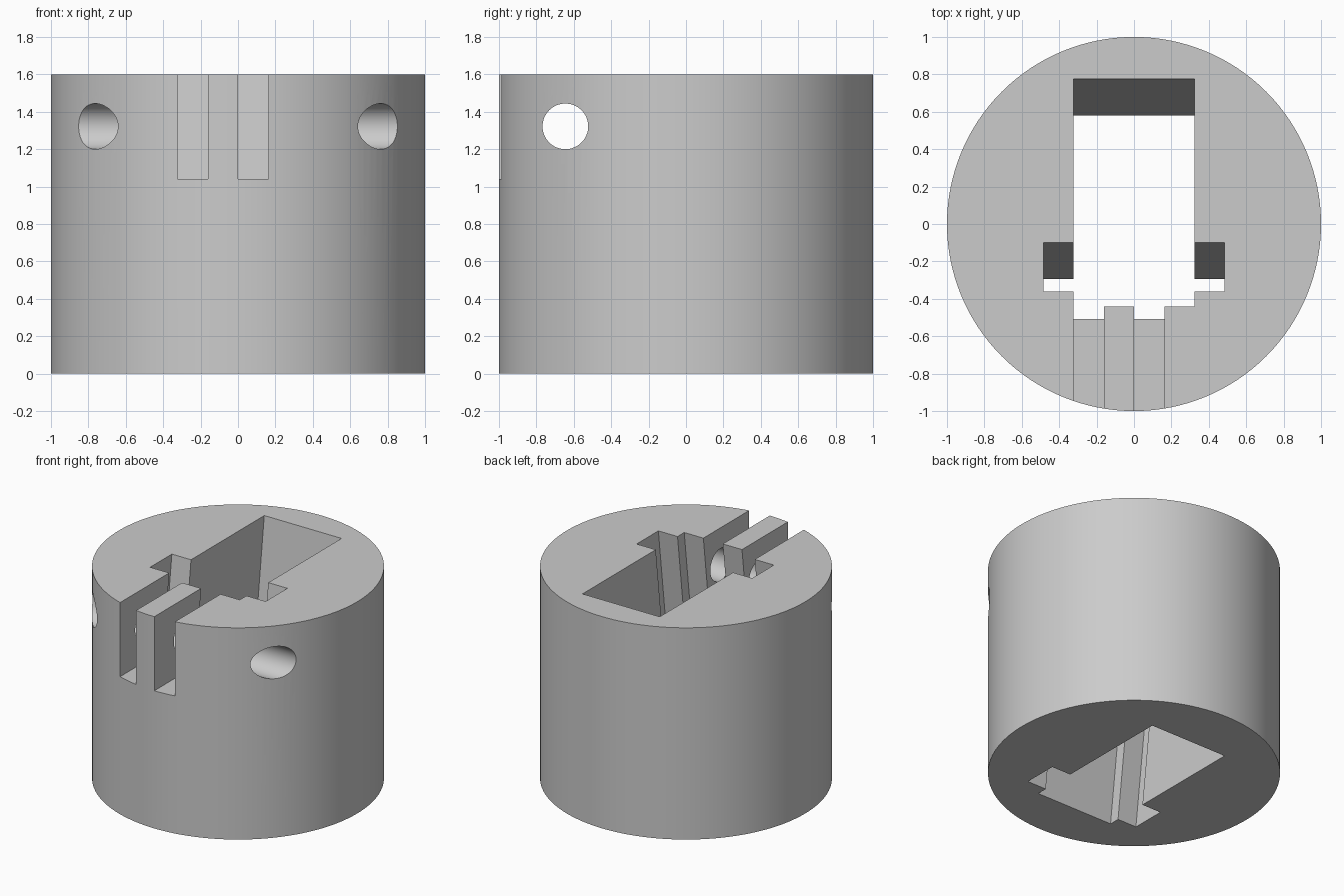
import bpy, bmesh, math

old = bpy.data.objects.get("Cube")
if old:
    bpy.data.objects.remove(old, do_unlink=True)

HEIGHT = 1.6
LEAN = 0.195      # how far the channel drifts forward from top to bottom

grey = bpy.data.materials.new("plain grey")
grey.use_nodes = True
colour = (0.6, 0.6, 0.6, 1)
grey.diffuse_color = colour
grey.node_tree.nodes["Principled BSDF"].inputs["Base Color"].default_value = colour


def prism(name, outline, z0, z1, lean=0.0):
    """Extrude an xy outline from z0 to z1, shifting y by lean per unit height."""
    bm = bmesh.new()
    rings = [[bm.verts.new((x, y + lean * (z - HEIGHT), z)) for x, y in outline]
             for z in (z0, z1)]
    bm.faces.new(rings[0])
    bm.faces.new(rings[1])
    n = len(outline)
    for i in range(n):
        j = (i + 1) % n
        bm.faces.new((rings[0][i], rings[0][j], rings[1][j], rings[1][i]))
    bmesh.ops.recalc_face_normals(bm, faces=bm.faces)
    mesh = bpy.data.meshes.new(name)
    bm.to_mesh(mesh)
    bm.free()
    mesh.materials.append(grey)
    obj = bpy.data.objects.new(name, mesh)
    bpy.context.collection.objects.link(obj)
    return obj


def box_outline(x0, x1, y0, y1):
    return [(x0, y0), (x1, y0), (x1, y1), (x0, y1)]


# Round body
bpy.ops.mesh.primitive_cylinder_add(vertices=128, radius=1, depth=HEIGHT,
                                    location=(0, 0, HEIGHT / 2))
body = bpy.context.object
body.name = "round_body"
body.data.materials.append(grey)

# Leaning channel: a long opening with side notches near the front
half = [(0.323, -0.44), (0.323, -0.36), (0.483, -0.36),
        (0.483, -0.10), (0.323, -0.10), (0.323, 0.775)]
outline = half + [(-x, y) for x, y in reversed(half)]
cutters = [prism("channel_cutter", outline, -0.1, HEIGHT + 0.1, LEAN / HEIGHT)]

# Two upright slots through the front wall
for name, x0, x1 in (("right_slot_cutter", -0.323, -0.16),
                     ("left_slot_cutter", 0, 0.163)):
    cutters.append(prism(name, box_outline(x0, x1, -1.2, -0.38), 1.04, HEIGHT + 0.1))

# Cross hole for a pin
bpy.ops.mesh.primitive_cylinder_add(vertices=64, radius=0.122, depth=2.4,
                                    location=(0, -0.645, 1.322),
                                    rotation=(0, math.pi / 2, 0))
pin = bpy.context.object
pin.name = "pin_hole_cutter"
pin.data.materials.append(grey)
cutters.append(pin)

# Cut the body
bpy.ops.object.select_all(action='DESELECT')
body.select_set(True)
bpy.context.view_layer.objects.active = body
for cutter in cutters:
    cutter.hide_render = True
    mod = body.modifiers.new(cutter.name, 'BOOLEAN')
    mod.operation = 'DIFFERENCE'
    mod.solver = 'EXACT'
    mod.object = cutter
    bpy.ops.object.modifier_apply(modifier=mod.name)
for cutter in cutters:
    bpy.data.objects.remove(cutter, do_unlink=True)

bpy.ops.object.shade_smooth_by_angle(angle=math.radians(20))
